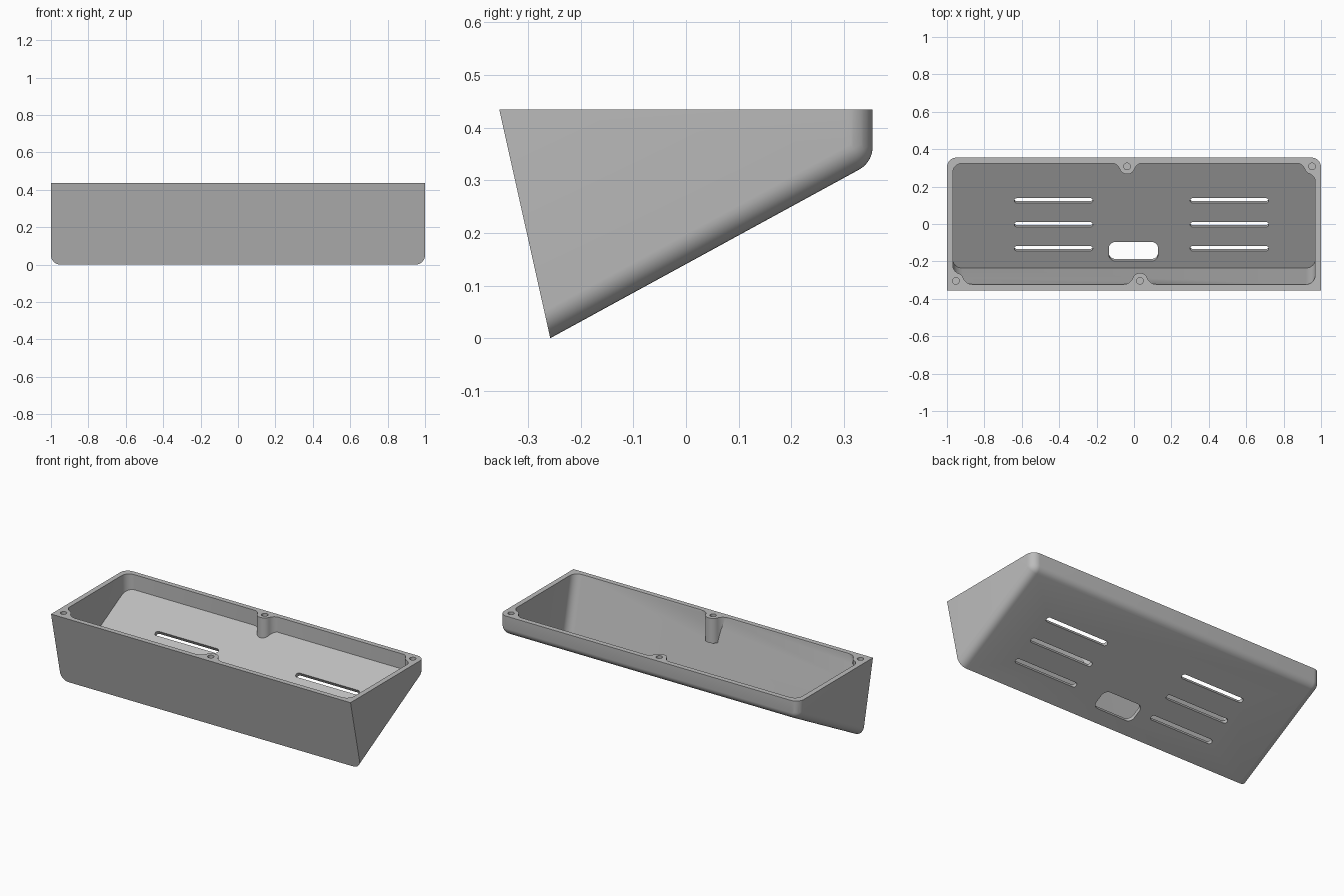
import bpy, bmesh
from math import atan, cos, sin, sqrt, pi, radians
from mathutils import Vector, Matrix

if "Cube" in bpy.data.objects:
    bpy.data.objects.remove(bpy.data.objects["Cube"], do_unlink=True)

TOP, FRONT, BACK = 0.435, -0.355, 0.355
FOOT = -0.258                      # front bottom edge
LEAN = (FOOT - FRONT) / TOP        # front wall lean
SLOPE = TOP / 0.797                # rise of the sloping floor
TILT = atan(SLOPE)
WALL, FLOOR, R = 0.031, 0.026, 0.05


def floor_z(y):
    return (y - FOOT) * SLOPE


def to_object(bm, name):
    bmesh.ops.recalc_face_normals(bm, faces=bm.faces)
    mesh = bpy.data.meshes.new(name)
    bm.to_mesh(mesh)
    bm.free()
    ob = bpy.data.objects.new(name, mesh)
    bpy.context.collection.objects.link(ob)
    return ob


def prism(name, points, vector):
    """Extrude a flat outline along a vector."""
    bm = bmesh.new()
    face = bm.faces.new([bm.verts.new(p) for p in points])
    out = bmesh.ops.extrude_face_region(bm, geom=[face], use_keep_orig=True)
    moved = [g for g in out["geom"] if isinstance(g, bmesh.types.BMVert)]
    bmesh.ops.translate(bm, verts=moved, vec=vector)
    return to_object(bm, name)


def combine(ob, cutter, operation="DIFFERENCE"):
    """Apply a boolean and throw the cutter away."""
    cutter.hide_render = True
    mod = ob.modifiers.new("cut", "BOOLEAN")
    mod.operation, mod.object, mod.solver = operation, cutter, "EXACT"
    bpy.context.view_layer.objects.active = ob
    bpy.ops.object.modifier_apply(modifier=mod.name)
    bpy.data.objects.remove(cutter, do_unlink=True)


# Outer body: hull of rounded corners, sliced flat at the rim and the front
def outer_body():
    bm = bmesh.new()
    y_back = BACK - R
    for x in (R - 1, 1 - R):
        for y in (y_back, -0.6):
            low = floor_z(y) + R / cos(TILT)
            for z in (low, 0.7):
                bmesh.ops.create_uvsphere(bm, u_segments=32, v_segments=16, radius=R,
                    matrix=Matrix.Translation((x, y, z)) @ Matrix.Rotation(TILT, 4, "X"))
    hull = bmesh.ops.convex_hull(bm, input=bm.verts)
    spare = {g for g in hull["geom_interior"] + hull["geom_unused"]
             if isinstance(g, bmesh.types.BMVert)}
    bmesh.ops.delete(bm, geom=list(spare), context="VERTS")
    for co, no in (((0, 0, TOP), (0, 0, 1)), ((0, FRONT, TOP), (0, -1, -LEAN))):
        cut = bmesh.ops.bisect_plane(bm, geom=bm.verts[:] + bm.edges[:] + bm.faces[:],
                                     plane_co=co, plane_no=no, clear_outer=True)
        rim = [g for g in cut["geom_cut"] if isinstance(g, bmesh.types.BMEdge)]
        bmesh.ops.contextual_create(bm, geom=rim)
    bmesh.ops.dissolve_limit(bm, angle_limit=radians(0.5), verts=bm.verts, edges=bm.edges)
    return to_object(bm, "wedge_enclosure")


# Cavity: inner wedge with rounded upright corners
def cavity():
    def front_y(z):
        return FRONT + WALL + (TOP - z) * LEAN
    corner = (FRONT + WALL + TOP * LEAN + LEAN * (FOOT * SLOPE - FLOOR)) / (1 + LEAN * SLOPE)
    back = BACK - WALL
    side = [(corner, floor_z(corner) + FLOOR), (back, floor_z(back) + FLOOR),
            (back, 0.6), (front_y(0.6), 0.6)]
    half = 1 - WALL
    ob = prism("cavity", [(-half, y, z) for y, z in side], (2 * half, 0, 0))
    bm = bmesh.new()
    bm.from_mesh(ob.data)
    upright = [e for e in bm.edges
               if abs(e.verts[0].co.x - e.verts[1].co.x) < 0.01
               and max(v.co.z for v in e.verts) > 0.59
               and min(v.co.z for v in e.verts) < 0.5]
    bmesh.ops.bevel(bm, geom=upright, offset=R, segments=8, profile=0.5, affect="EDGES")
    bm.to_mesh(ob.data)
    bm.free()
    return ob


# Screw post: round boss blended into its wall by two concave fillets
def post(x, y, turn, depth=0.15, radius=0.042, fillet=0.05, gap=0.018):
    fy = gap - fillet
    fx = sqrt((radius + fillet) ** 2 - fy ** 2)
    touch = atan(-fy / fx)
    left = []
    for i in range(9):
        a = pi / 2 + (touch - pi / 2) * i / 8
        left.append((-fx + fillet * cos(a), fy + fillet * sin(a)))
    start = pi + touch
    for i in range(1, 9):
        a = start + (1.5 * pi - start) * i / 8
        left.append((radius * cos(a), radius * sin(a)))
    outline = [(-fx, 0.1)] + left + [(-u, v) for u, v in reversed(left[:-1])] + [(fx, 0.1)]
    spin = Matrix.Translation((x, y, TOP - depth)) @ Matrix.Rotation(turn, 4, "Z")
    return prism("post", [spin @ Vector((u, v, 0)) for u, v in outline], (0, 0, 0.5))


# Rounded opening cut square through the sloping floor
def opening(x, y, length, width, radius):
    bm = bmesh.new()
    bmesh.ops.create_cube(bm, size=1, matrix=Matrix.Diagonal((length, width, 0.12, 1)))
    upright = [e for e in bm.edges if abs(e.verts[0].co.z - e.verts[1].co.z) > 0.1]
    bmesh.ops.bevel(bm, geom=upright, offset=radius, segments=8, profile=0.5, affect="EDGES")
    place = Matrix.Translation((x, y, floor_z(y) + FLOOR)) @ Matrix.Rotation(TILT, 4, "X")
    bmesh.ops.transform(bm, matrix=place, verts=bm.verts)
    return to_object(bm, "opening")


def screw_hole(x, y, depth=0.1):
    bm = bmesh.new()
    bmesh.ops.create_cone(bm, cap_ends=True, segments=24, radius1=0.018, radius2=0.018,
                          depth=2 * depth, matrix=Matrix.Translation((x, y, TOP)))
    return to_object(bm, "screw_hole")


body = outer_body()
hollow = cavity()
# Post position and the walls each one joins
posts = [(-0.037, 0.308, [0]), (0.952, 0.308, [0, -pi / 2]),
         (0.032, -0.304, [pi]), (-0.952, -0.304, [pi, pi / 2])]
for x, y, turns in posts:
    for turn in turns:
        combine(hollow, post(x, y, turn))
combine(body, hollow)
for x, y, turns in posts:
    combine(body, screw_hole(x, y))

# Vent slots and cable window
for x in (-0.43, 0.51):
    for y in (0.125, -0.003, -0.131):
        combine(body, opening(x, y, 0.42, 0.03, 0.0145))
combine(body, opening(-0.003, -0.147, 0.262, 0.116, 0.035))

# Plain grey finish
grey = bpy.data.materials.new("plain_grey")
grey.use_nodes = True
colour = (0.5, 0.5, 0.5, 1)
grey.diffuse_color = colour
grey.node_tree.nodes["Principled BSDF"].inputs["Base Color"].default_value = colour
body.data.materials.clear()
body.data.materials.append(grey)
for face in body.data.polygons:
    face.material_index = 0

bpy.ops.object.select_all(action="DESELECT")
body.select_set(True)
bpy.context.view_layer.objects.active = body
bpy.ops.object.shade_smooth_by_angle(angle=radians(30))
